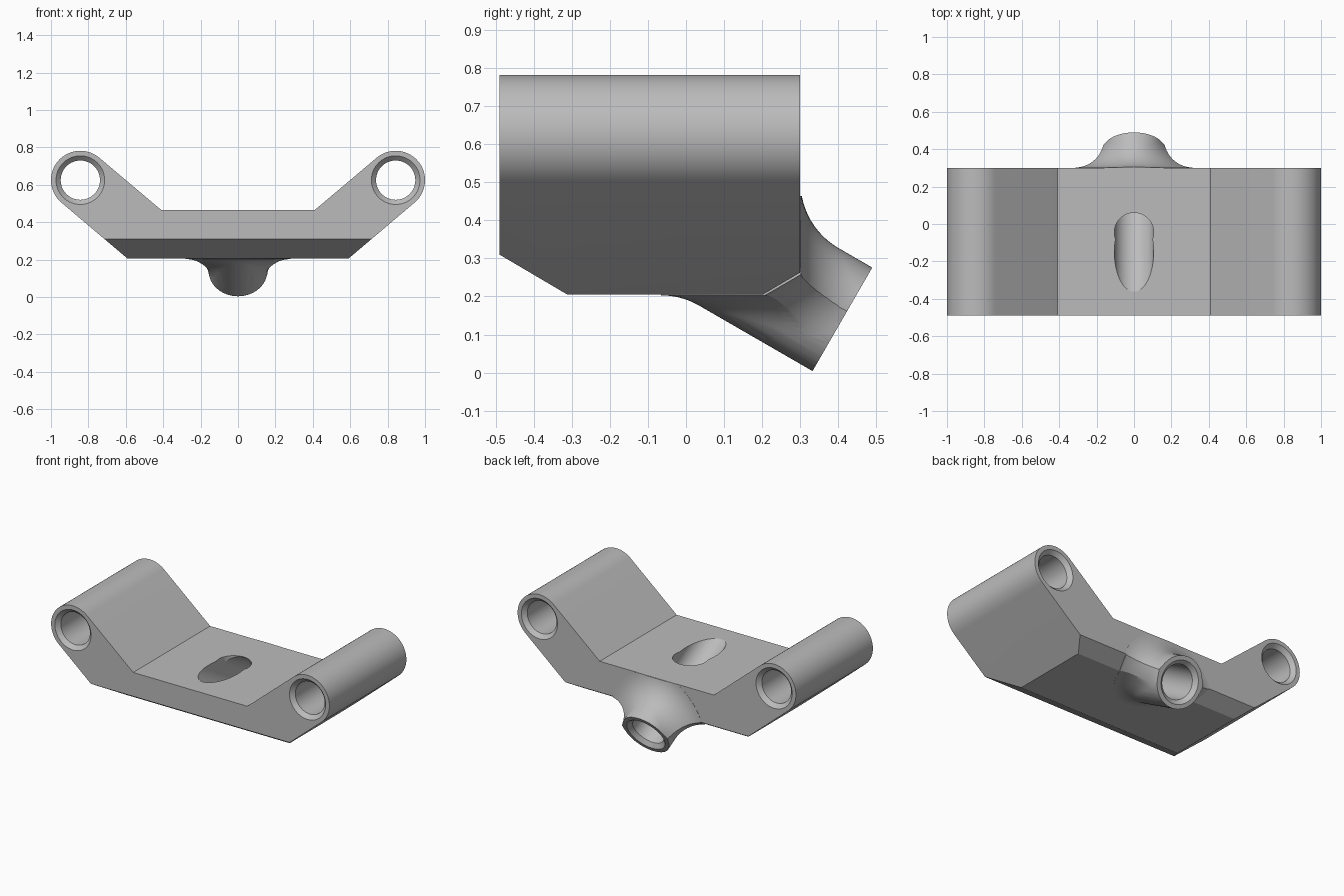
import bpy, bmesh, math
from mathutils import Vector

if "Cube" in bpy.data.objects:
    bpy.data.objects.remove(bpy.data.objects["Cube"], do_unlink=True)

grey = bpy.data.materials.new("plain_grey")
grey.use_nodes = True
colour = (0.5, 0.5, 0.5, 1)
grey.diffuse_color = colour
grey.node_tree.nodes["Principled BSDF"].inputs["Base Color"].default_value = colour

X, Y, Z = Vector((1, 0, 0)), Vector((0, 1, 0)), Vector((0, 0, 1))
TUBE_R, BORE_R, FILLET_R = 0.157, 0.105, 0.2
PLATE_TOP, PLATE_BOTTOM, FRONT, BACK = 0.465, 0.205, -0.49, 0.3
SEGMENTS = 64


def loft(name, rings):
    """Closed solid through a list of equal rings of points."""
    bm = bmesh.new()
    loops = [[bm.verts.new(p) for p in ring] for ring in rings]
    n = len(loops[0])
    for a, b in zip(loops, loops[1:]):
        for i in range(n):
            j = (i + 1) % n
            bm.faces.new((a[i], a[j], b[j], b[i]))
    bm.faces.new(loops[0])
    bm.faces.new(loops[-1])
    bmesh.ops.recalc_face_normals(bm, faces=bm.faces)
    mesh = bpy.data.meshes.new(name)
    bm.to_mesh(mesh)
    bm.free()
    mesh.materials.append(grey)
    obj = bpy.data.objects.new(name, mesh)
    bpy.context.collection.objects.link(obj)
    return obj


def prism(name, points, u, v, along, start, end):
    """Extrude a flat outline."""
    flat = [u * a + v * b for a, b in points]
    return loft(name, [[p + along * t for p in flat] for t in (start, end)])


def lathe(name, origin, axis, profile):
    """Round solid along an axis from (distance, radius) pairs."""
    side = X if abs(axis.x) < 0.5 else Y
    other = axis.cross(side)
    angles = [math.tau * i / SEGMENTS for i in range(SEGMENTS)]
    return loft(name, [[origin + axis * t + (side * math.cos(a) + other * math.sin(a)) * r
                        for a in angles] for t, r in profile])


def combine(obj, other, operation):
    """Apply a boolean and drop the second solid."""
    mod = obj.modifiers.new("cut", "BOOLEAN")
    mod.operation, mod.solver, mod.object = operation, "EXACT", other
    bpy.context.view_layer.update()
    graph = bpy.context.evaluated_depsgraph_get()
    mesh = bpy.data.meshes.new_from_object(obj.evaluated_get(graph))
    obj.modifiers.clear()
    obj.data = mesh
    bpy.data.objects.remove(other, do_unlink=True)


# Bracket: plate with two raised arms ending in round tubes
centre = Vector((0.843, 0.625))
half = [(0.59, PLATE_BOTTOM)]
for i in range(33):
    a = math.radians(-50 + 180 * i / 32)
    half.append((centre.x + TUBE_R * math.cos(a), centre.y + TUBE_R * math.sin(a)))
half.append((0.41, PLATE_TOP))
outline = half + [(-x, z) for x, z in reversed(half)]
bracket = prism("bracket", outline, X, Z, Y, -0.8, 0.8)

# Side outline with sloped lower front and back edges
side = [(FRONT, 0.31), (-0.31, PLATE_BOTTOM - 0.001), (0.2, PLATE_BOTTOM - 0.001),
        (BACK, 0.263), (BACK, 1), (FRONT, 1)]
combine(bracket, prism("side_outline", side, Y, Z, X, -1.2, 1.2), "INTERSECT")

# Sloping boss, blended into each nearby plane by a rolling fillet
slope = Vector((0, math.cos(math.pi / 6), -0.5))
boss_end = Vector((0, 0.411, 0.14))
up = X.cross(slope)


def flare(name, point, normal):
    rings = [[] for _ in range(15)]
    rows = []
    reach = FILLET_R + TUBE_R
    for i in range(SEGMENTS):
        a = math.tau * i / SEGMENTS
        radial = X * math.cos(a) + up * math.sin(a)
        base = boss_end + radial * reach
        t = (FILLET_R - (base - point).dot(normal)) / slope.dot(normal)
        ball = base + slope * t
        arc = [ball + (-normal).slerp(-radial, k / 12) * FILLET_R for k in range(13)]
        far = boss_end + radial * TUBE_R + slope * 3
        rows.append([arc[0] - normal * 0.8] + arc + [far])
    for row in rows:
        for ring, p in zip(rings, row):
            ring.append(p)
    return loft(name, rings)


boss = flare("boss", Y * (BACK + 0.001), Y)
combine(boss, flare("bottom_flare", Z * (PLATE_BOTTOM - 0.002), -Z), "INTERSECT")
bevel_normal = Vector((0, 0.5, -math.cos(math.pi / 6)))
combine(boss, flare("bevel_flare", Vector((0, BACK, 0.262)), bevel_normal), "INTERSECT")
combine(boss, lathe("end_trim", boss_end, slope, [(-2, 1.5), (0, 1.5)]), "INTERSECT")
square = [(-1, -1), (1, -1), (1, 1), (-1, 1)]
combine(boss, prism("top_trim", square, X, Y, Z, -1, PLATE_TOP - 0.001), "INTERSECT")
combine(bracket, boss, "UNION")

# Sloping bore through the boss, opened to a rounded slot in the plate
rim = BORE_R + 0.025
combine(bracket, lathe("boss_bore", boss_end, slope,
                       [(-1.3, BORE_R), (-0.025, BORE_R), (0, rim), (0.1, rim)]), "DIFFERENCE")
combine(bracket, lathe("slot_end", Vector((0, -0.045, 0)), Z,
                       [(0.4, BORE_R), (0.6, BORE_R)]), "DIFFERENCE")

# Bored arm tubes with bevelled mouths
for sign in (-1, 1):
    combine(bracket, lathe("arm_bore", Vector((sign * centre.x, 0, centre.y)), Y,
                           [(FRONT - 0.1, rim), (FRONT, rim), (FRONT + 0.025, BORE_R),
                            (BACK - 0.025, BORE_R), (BACK, rim), (BACK + 0.1, rim)]),
            "DIFFERENCE")

# Smooth curved surfaces, keep edges crisp
bpy.ops.object.select_all(action="DESELECT")
bracket.select_set(True)
bpy.context.view_layer.objects.active = bracket
bpy.ops.object.shade_smooth_by_angle(angle=math.radians(20))
